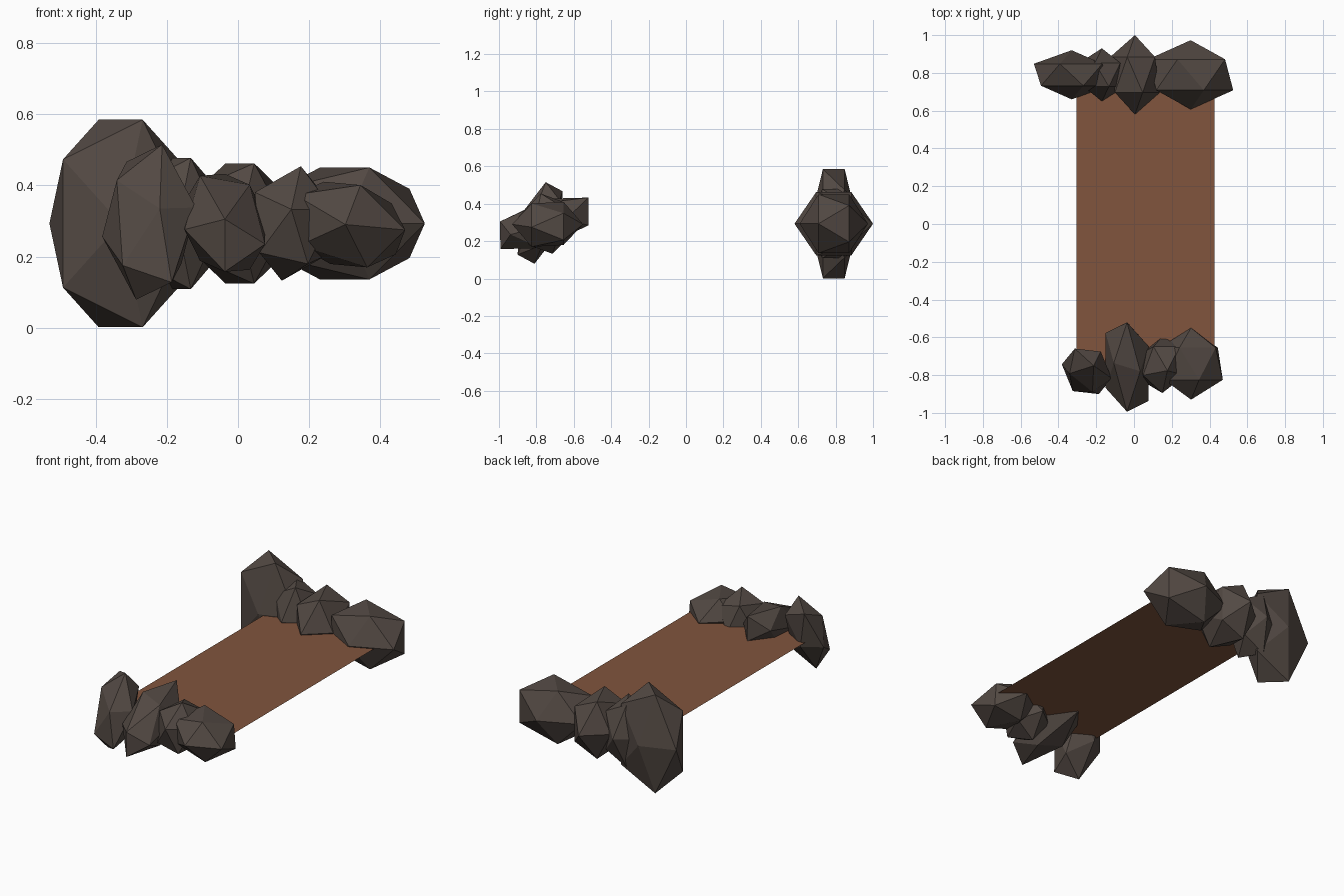
import bpy, bmesh
from mathutils import Matrix, Vector

cube = bpy.data.objects.get("Cube")
if cube:
    bpy.data.objects.remove(cube, do_unlink=True)


def material(name, rgb):
    mat = bpy.data.materials.new(name)
    mat.use_nodes = True
    color = (*rgb, 1.0)
    mat.diffuse_color = color
    bsdf = mat.node_tree.nodes["Principled BSDF"]
    bsdf.inputs["Base Color"].default_value = color
    bsdf.inputs["Roughness"].default_value = 0.9
    return mat


STONE = material("dark_stone", (0.085, 0.066, 0.056))
EARTH = material("brown_earth", (0.22, 0.09, 0.047))


def finish(name, bm, mat):
    mesh = bpy.data.meshes.new(name)
    bm.to_mesh(mesh)
    bm.free()
    mesh.materials.append(mat)
    obj = bpy.data.objects.new(name, mesh)
    bpy.context.collection.objects.link(obj)
    return obj


def rock(name, center, side, up, pole):
    """Icosahedron stretched and leaned along three axis vectors."""
    bm = bmesh.new()
    bmesh.ops.create_icosphere(bm, subdivisions=1, radius=1)
    axes = Matrix((side, up, pole)).transposed()
    for v in bm.verts:
        v.co = axes @ v.co + Vector(center)
    bmesh.ops.recalc_face_normals(bm, faces=bm.faces)
    return finish(name, bm, STONE)


# Flat strip of ground between the two rows of rocks
MID = 0.293
bm = bmesh.new()
corners = [(-0.305, -0.78), (0.425, -0.78), (0.425, 0.79), (-0.305, 0.79)]
bm.faces.new([bm.verts.new((x, y, MID - 0.005)) for x, y in corners])
finish("ground_strip", bm, EARTH)

# Back row: upright rocks, each with x position and half sizes
back_row = {
    "back_rock_tall": (-0.33, 0.224, 0.13, 0.343),
    "back_rock_small": (-0.17, 0.135, 0.14, 0.217),
    "back_rock_middle": (0.005, 0.147, 0.21, 0.199),
    "back_rock_wide": (0.30, 0.252, 0.183, 0.185),
}
for name, (x, sx, sy, sz) in back_row.items():
    rock(name, (x, 0.79, MID), (sx, 0, 0), (0, 0, sz), (0, -sy, 0))

# Front row: leaning rocks
rock("front_rock_tall", (-0.25, -0.78, 0.297),
     (0.026, 0.088, 0.225), (0.131, -0.015, -0.045), (0.03, -0.109, 0.038))
rock("front_rock_long", (-0.037, -0.757, 0.295),
     (0, -0.145, -0.159), (0.133, -0.041, -0.024), (0, -0.237, 0.01))
rock("front_rock_small", (0.15, -0.745, MID),
     (0.03, 0.04, 0.16), (0.13, 0, -0.03), (0, -0.15, 0.04))
rock("front_rock_wide", (0.302, -0.74, 0.29),
     (0.188, 0, -0.017), (-0.011, 0, 0.136), (0, -0.19, 0))
